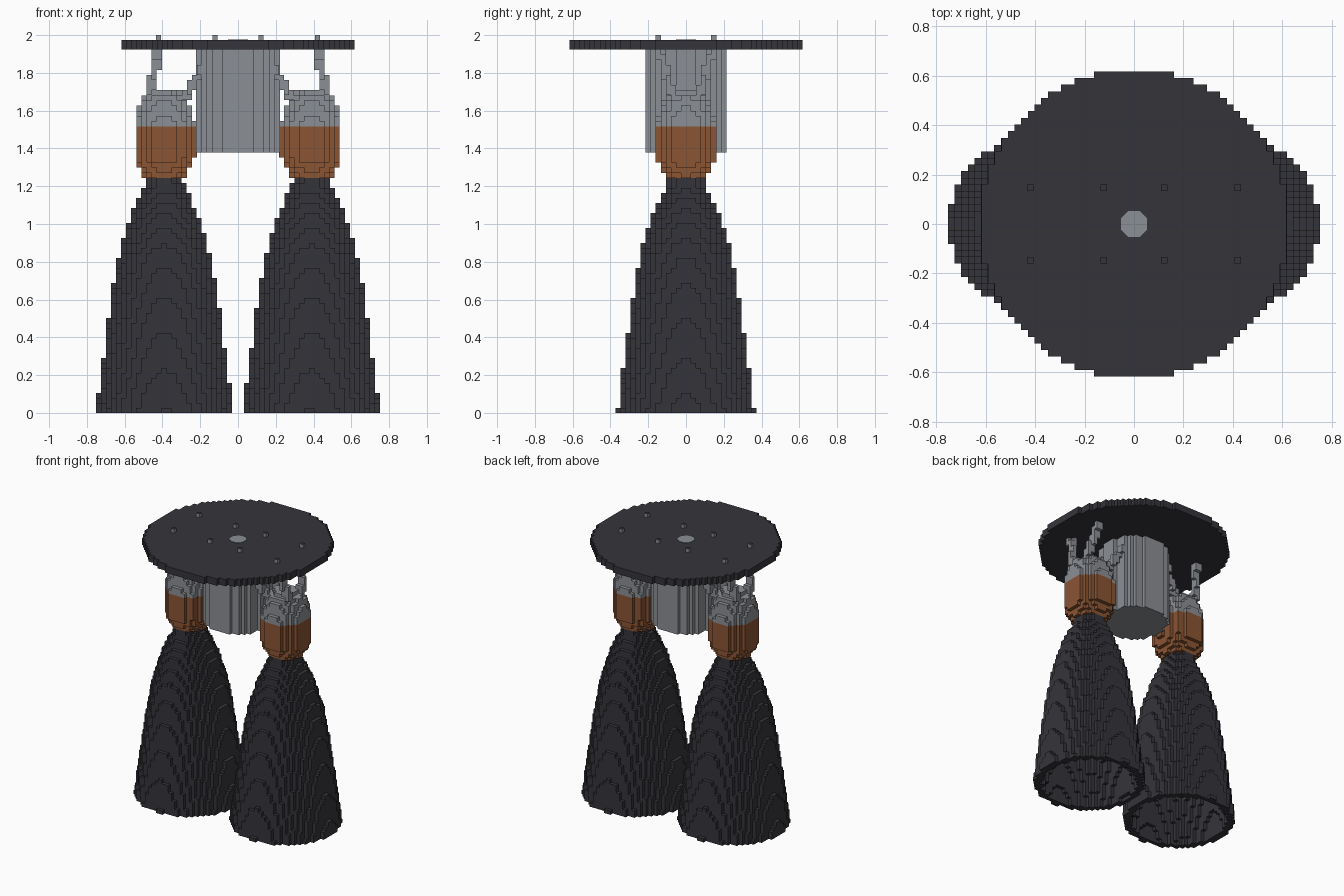
import bpy
from math import hypot
from mathutils import Vector
from mathutils.geometry import intersect_point_line

if "Cube" in bpy.data.objects:
    bpy.data.objects.remove(bpy.data.objects["Cube"])


def material(name, rgb):
    m = bpy.data.materials.new(name)
    m.use_nodes = True
    m.diffuse_color = (*rgb, 1)
    m.node_tree.nodes["Principled BSDF"].inputs["Base Color"].default_value = (*rgb, 1)
    return m


DARK = material("dark_charcoal", (0.036, 0.034, 0.042))
GRAY = material("metal_gray", (0.26, 0.275, 0.30))
COPPER = material("copper_brown", (0.26, 0.09, 0.034))

SIDES = [Vector(d) for d in ((1, 0, 0), (-1, 0, 0), (0, 1, 0), (0, -1, 0), (0, 0, 1), (0, 0, -1))]


def add_object(name, verts, faces, mats, rule=None, mirror=False):
    mesh = bpy.data.meshes.new(name)
    mesh.from_pydata(verts, [], faces)
    for m in mats:
        mesh.materials.append(m)
    if rule:
        for p in mesh.polygons:
            p.material_index = rule(p)
    ob = bpy.data.objects.new(name, mesh)
    bpy.context.scene.collection.objects.link(ob)
    if mirror:
        mod = ob.modifiers.new("mirror", 'MIRROR')
        mod.use_clip = False
        mod.use_mirror_merge = False
    return ob


def blocks(name, inside, low, cell, counts, mats, rule=None, mirror=False):
    """Fill a grid with blocks where inside(x, y, z) holds and keep only the outer skin."""
    nx, ny, nz = counts
    filled = set()
    for i in range(nx):
        for j in range(ny):
            for k in range(nz):
                centre = [low[a] + (n + 0.5) * cell[a] for a, n in enumerate((i, j, k))]
                if inside(*centre):
                    filled.add((i, j, k))
    index, verts, faces = {}, [], []
    for c in sorted(filled):
        for d in SIDES:
            if tuple(int(c[a] + d[a]) for a in range(3)) in filled:
                continue
            u = Vector((d.y, d.z, d.x))
            v = d.cross(u)
            face = []
            for s, t in ((-1, -1), (1, -1), (1, 1), (-1, 1)):
                corner = d + u * s + v * t
                key = tuple(int(c[a] + (corner[a] + 1) / 2) for a in range(3))
                if key not in index:
                    index[key] = len(verts)
                    verts.append([low[a] + key[a] * cell[a] for a in range(3)])
                face.append(index[key])
            faces.append(face)
    return add_object(name, verts, faces, mats, rule, mirror)


def radius_at(profile, z):
    for (r0, z0), (r1, z1) in zip(profile, profile[1:]):
        if z0 <= z <= z1:
            return r0 + (r1 - r0) * (z - z0) / (z1 - z0)
    return 0


C = 0.0267           # block size
ENGINE_X = 0.3885    # engine axis

# Hollow bell nozzles
bell = [(.363, 0), (.351, .105), (.324, .295), (.298, .5), (.271, .68), (.244, .83),
        (.218, .92), (.191, 1.01), (.164, 1.08), (.137, 1.14), (.111, 1.19), (.094, 1.25)]


def in_bell(x, y, z):
    r, d = radius_at(bell, z), hypot(x - ENGINE_X, y)
    return d <= r and (z > 1.15 or d > r - 0.042)


blocks("nozzles", in_bell, (.032, -14 * C, 0), (C, C, 1.244 / 47), (27, 28, 47), [DARK], mirror=True)

# Engine chambers: copper below, gray dome above
chamber = [(.1, 1.24), (.137, 1.30), (.161, 1.345), (.161, 1.53), (.137, 1.62),
           (.11, 1.68), (.05, 1.71)]
blocks("engine_chambers", lambda x, y, z: hypot(x - ENGINE_X, y) <= radius_at(chamber, z),
       (.217, -6 * C, 1.244), (C, C, .0273), (12, 12, 17), [COPPER, GRAY],
       lambda p: int(p.center.z > 1.517), mirror=True)

# Slanted struts from the chambers up to the plate
strut_lines = [(Vector((x0, s * .07, 1.68)), Vector((x1, s * .147, 1.94)))
               for x0, x1 in ((.465, .42), (.275, .122)) for s in (-1, 1)]


def in_strut(x, y, z):
    p = Vector((x, y, z))
    return any((p - intersect_point_line(p, a, b)[0]).length < .023 for a, b in strut_lines)


blocks("struts", in_strut, (.003, -8 * C, 1.656), (C, C, C), (20, 16, 10), [GRAY], mirror=True)

# Central body
blocks("central_body", lambda x, y, z: hypot(x, y) < .217,
       (-.222, -8 * C, 1.378), (.02775, C, .545), (16, 16, 1), [GRAY])

# Round mounting plate
P = .02685
blocks("mounting_plate", lambda x, y, z: hypot(x, y) < .625,
       (-23 * P, -23 * P, 1.923), (P, P, .025), (46, 46, 2), [DARK])

# Bolt ends poking through the plate, with dark tops
for i, x in enumerate((.122, .42)):
    for j, y in enumerate((-.147, .147)):
        blocks(f"bolt_end_{i}_{j}", lambda *p: True, (x - C / 2, y - C / 2, 1.97),
               (C, C, .03), (1, 1, 1), [GRAY, DARK],
               lambda p: int(p.normal.z > .5), mirror=True)

# Flat hub cap in the middle of the plate
bpy.ops.mesh.primitive_cylinder_add(vertices=8, radius=.0577, depth=.006,
                                    location=(0, 0, 1.973), rotation=(0, 0, .3927))
cap = bpy.context.object
cap.name = "hub_cap"
cap.data.materials.append(GRAY)
